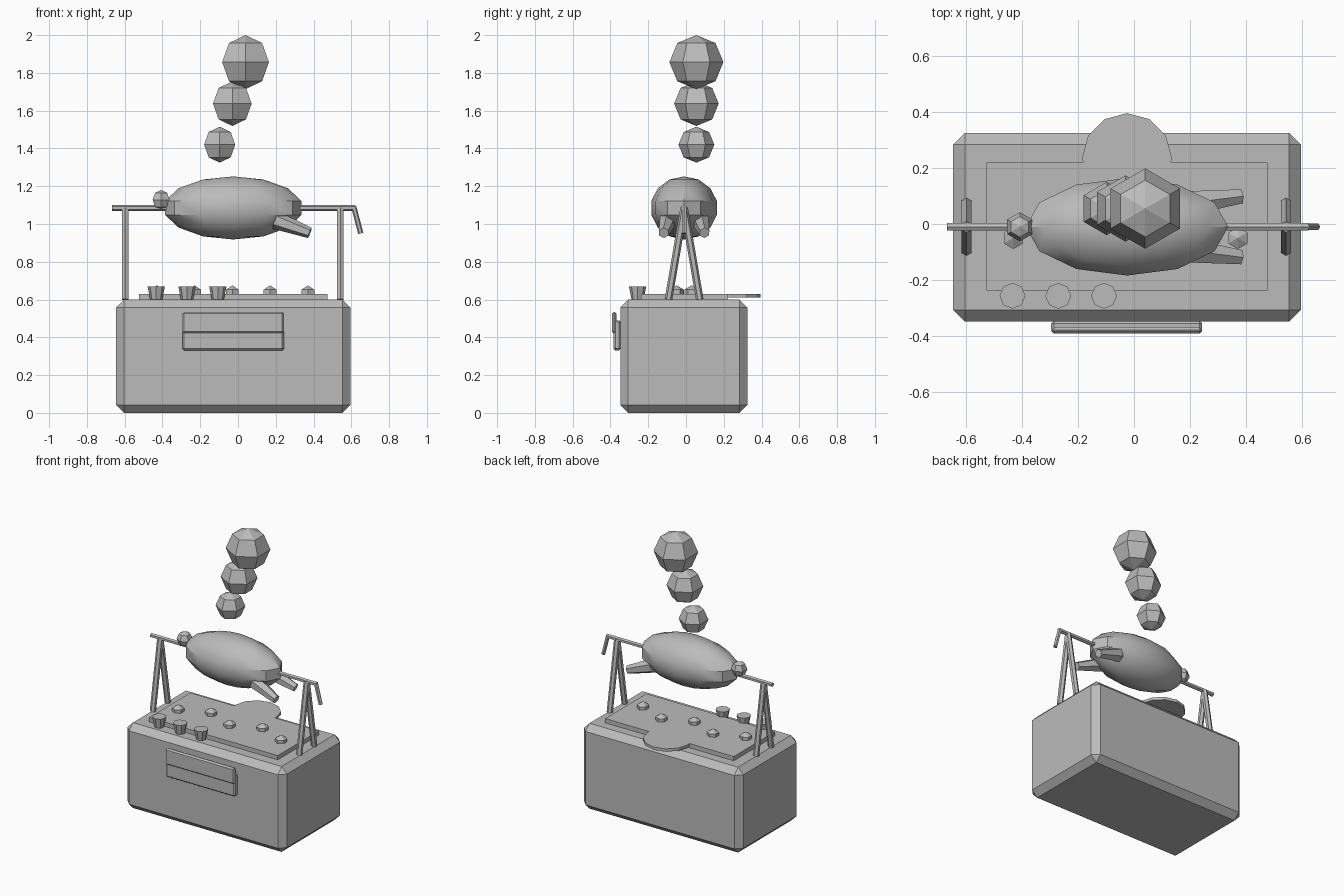
import bpy
import math
from mathutils import Vector

cube = bpy.data.objects.get("Cube")
if cube:
    bpy.data.objects.remove(cube, do_unlink=True)

grey = bpy.data.materials.new("plain_grey")
grey.use_nodes = True
grey.diffuse_color = (0.5, 0.5, 0.5, 1)
grey.node_tree.nodes["Principled BSDF"].inputs["Base Color"].default_value = (0.5, 0.5, 0.5, 1)

CX, CY = -0.025, -0.01  # shared centre line of the grill


def finish(name):
    ob = bpy.context.object
    ob.name = name
    ob.data.materials.append(grey)
    return ob


def box(name, low, high, bevel=0):
    low, high = Vector(low), Vector(high)
    bpy.ops.mesh.primitive_cube_add(size=1, location=(low + high) / 2)
    ob = finish(name)
    ob.scale = high - low
    bpy.ops.object.transform_apply(location=False, rotation=False, scale=True)
    if bevel:
        mod = ob.modifiers.new("chamfer", "BEVEL")
        mod.width = bevel
        mod.segments = 1
    return ob


def ball(name, center, radius, rings=4, segments=6):
    bpy.ops.mesh.primitive_uv_sphere_add(segments=segments, ring_count=rings,
                                         radius=radius, location=center)
    return finish(name)


def rod(name, start, end, r1, r2=None, sides=6):
    start, end = Vector(start), Vector(end)
    axis = end - start
    bpy.ops.mesh.primitive_cone_add(vertices=sides, radius1=r1,
                                    radius2=r1 if r2 is None else r2,
                                    depth=axis.length, location=(start + end) / 2)
    ob = finish(name)
    ob.rotation_euler = axis.to_track_quat("Z", "Y").to_euler()
    return ob


# Grill cabinet, top plate and rear shelf disc
box("cabinet", (-0.645, -0.348, 0), (0.595, 0.325, 0.6), 0.042)
box("top_plate", (-0.525, -0.237, 0.59), (0.475, 0.22, 0.63))
rod("rear_shelf", (CX, 0.235, 0.61), (CX, 0.235, 0.63), 0.16, sides=12)

# Overlapping front panels
box("lower_panel", (-0.295, -0.384, 0.33), (0.243, -0.345, 0.49), 0.01)
box("upper_panel", (-0.295, -0.391, 0.42), (0.243, -0.367, 0.535), 0.01)

# Control knobs, wider at the top
for i in range(3):
    x = -0.433 + 0.163 * i
    rod(f"knob_{i + 1}", (x, -0.256, 0.6), (x, -0.256, 0.67), 0.032, 0.046, 8)

# Zigzag row of coals
for i in range(5):
    y = -0.05 if i % 2 == 0 else 0.03
    ball(f"coal_{i + 1}", (-0.43 + 0.2 * i, y, 0.63), 0.045, rings=3)

# A-frame stands
for name, x in (("right", -0.597), ("left", 0.542)):
    for end, side in (("front", -1), ("back", 1)):
        rod(f"{name}_{end}_stand", (x, CY + side * 0.083, 0.6),
            (x, CY, 1.085), 0.02)

# Spit and crank handle
rod("spit", (-0.667, CY, 1.085), (0.622, CY, 1.085), 0.015)
rod("crank_handle", (0.613, CY, 1.09), (0.65, CY, 0.95), 0.014)

# Roast body, front knob and legs
body = ball("roast_body", (CX, CY, 1.085), 1, rings=7, segments=12)
body.scale = (0.37, 0.178, 0.167)
bpy.ops.object.transform_apply(location=False, rotation=False, scale=True)
bpy.ops.object.shade_smooth_by_angle(angle=math.radians(30))
ball("roast_head", (-0.407, CY, 1.128), 0.052)
for name, side in (("right", -1), ("left", 1)):
    rod(f"{name}_roast_leg", (0.2, CY + side * 0.085, 1.02),
        (0.38, CY + side * 0.108, 0.953), 0.048, 0.029)

# Rising smoke puffs
for i, (x, z, r) in enumerate(((-0.097, 1.42, 0.095), (-0.03, 1.637, 0.118),
                               (0.04, 1.857, 0.143))):
    ball(f"smoke_puff_{i + 1}", (x, 0.055, z), r)
